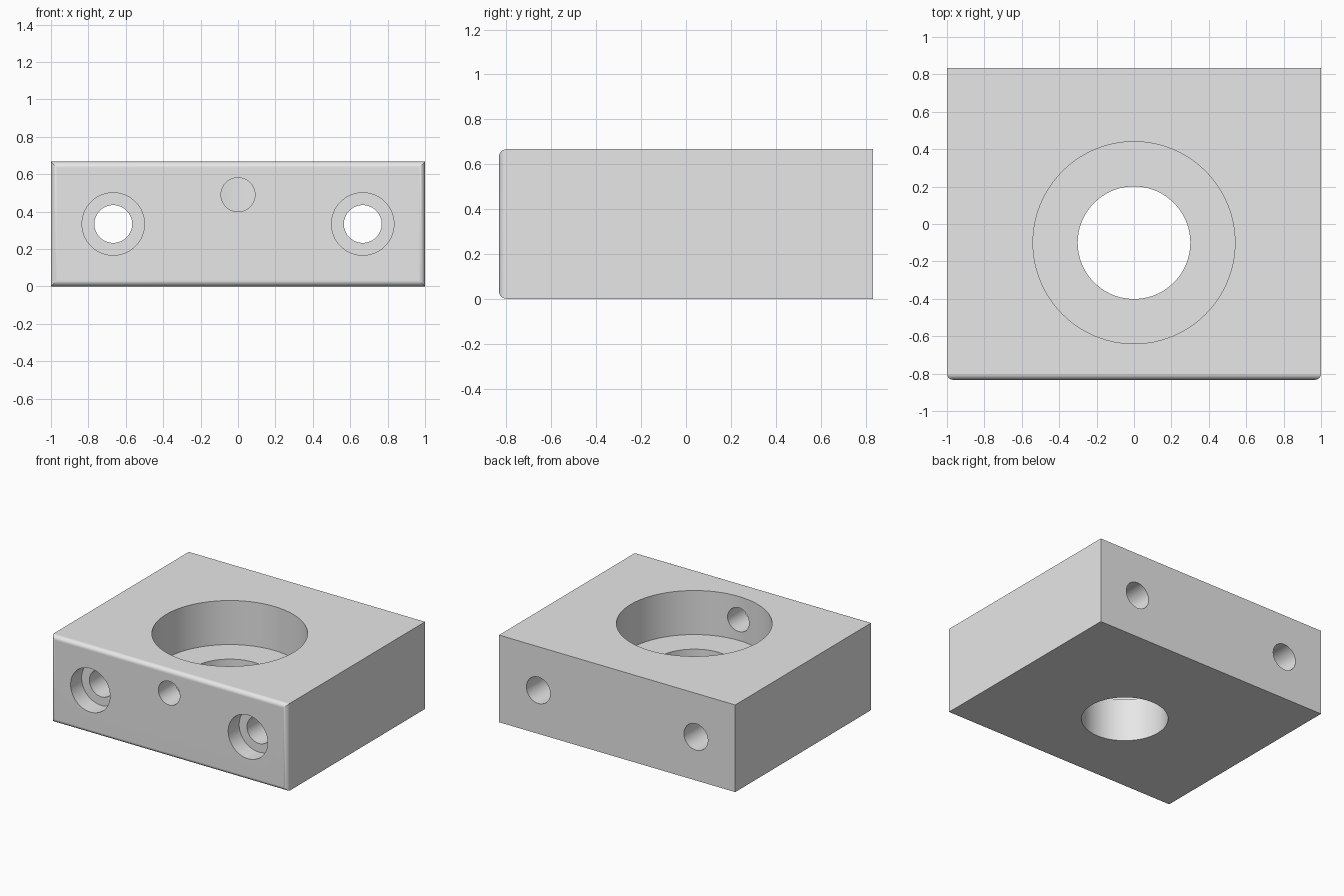
import bpy
import bmesh
from math import radians
from mathutils import Matrix, Vector

default = bpy.data.objects.get("Cube")
if default:
    bpy.data.objects.remove(default, do_unlink=True)

WIDTH, DEPTH, HEIGHT = 2.0, 1.666, 0.667
FRONT = -DEPTH / 2
BORE_Y = -0.1
MID_Z = HEIGHT / 2

grey = bpy.data.materials.new("light_grey")
grey.use_nodes = True
grey.diffuse_color = (0.8, 0.8, 0.8, 1)
grey.node_tree.nodes["Principled BSDF"].inputs["Base Color"].default_value = grey.diffuse_color


def add_mesh(name, bm):
    mesh = bpy.data.meshes.new(name)
    bm.to_mesh(mesh)
    bm.free()
    mesh.materials.append(grey)
    obj = bpy.data.objects.new(name, mesh)
    bpy.context.collection.objects.link(obj)
    return obj


def drill(target, name, start, end, radius, segments=64):
    """Cut a round hole between two points."""
    start, end = Vector(start), Vector(end)
    axis = end - start
    turn = axis.to_track_quat("Z", "Y").to_matrix().to_4x4()
    bm = bmesh.new()
    bmesh.ops.create_cone(bm, cap_ends=True, segments=segments, radius1=radius,
                          radius2=radius, depth=axis.length,
                          matrix=Matrix.Translation((start + end) / 2) @ turn)
    cutter = add_mesh(name, bm)
    cutter.hide_render = True
    mod = target.modifiers.new(name, "BOOLEAN")
    mod.operation = "DIFFERENCE"
    mod.solver = "EXACT"
    mod.object = cutter
    bpy.ops.object.modifier_apply(modifier=mod.name)
    bpy.data.objects.remove(cutter, do_unlink=True)


# Block with rounded edges around the front face
bm = bmesh.new()
bmesh.ops.create_cube(bm, size=1, matrix=Matrix.Translation((0, 0, MID_Z))
                      @ Matrix.Diagonal((WIDTH, DEPTH, HEIGHT, 1)))
front_edges = [e for e in bm.edges if all(v.co.y < 0 for v in e.verts)]
bmesh.ops.bevel(bm, geom=front_edges, offset=0.033, segments=6, profile=0.5,
                affect="EDGES")
block = add_mesh("mounting_block", bm)
bpy.context.view_layer.objects.active = block
block.select_set(True)

# Stepped vertical bore
drill(block, "wide_bore", (0, BORE_Y, 0.33), (0, BORE_Y, 1), 0.54, 128)
drill(block, "through_bore", (0, BORE_Y, -0.2), (0, BORE_Y, 0.5), 0.301, 96)

# Counterbored screw holes running front to back
for side, x in (("right", -0.667), ("left", 0.667)):
    drill(block, side + "_counterbore", (x, FRONT - 0.2, MID_Z),
          (x, FRONT + 0.133, MID_Z), 0.167)
    drill(block, side + "_screw_hole", (x, FRONT - 0.2, MID_Z), (x, 1, MID_Z), 0.101)

# Small hole from the front into the bore
drill(block, "set_screw_hole", (0, FRONT - 0.2, 0.49), (0, BORE_Y, 0.49), 0.091)

bpy.ops.object.shade_smooth_by_angle(angle=radians(30))
normals = block.modifiers.new("even_normals", "WEIGHTED_NORMAL")
normals.keep_sharp = True
